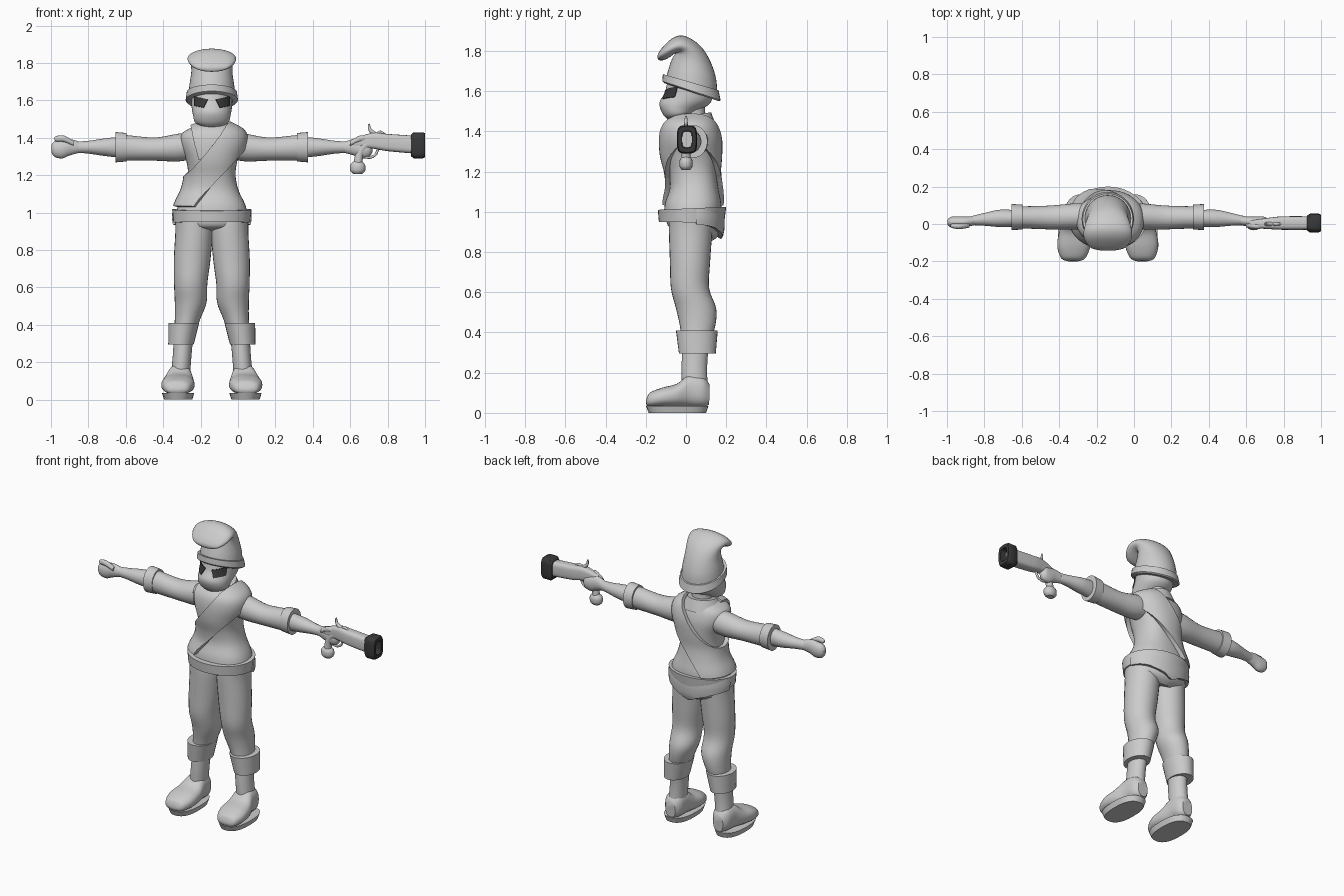
import bpy, bmesh, math
from mathutils import Vector

if "Cube" in bpy.data.objects:
    bpy.data.objects.remove(bpy.data.objects["Cube"], do_unlink=True)

CX = -0.14  # body centre line
made = []


def material(name, value):
    m = bpy.data.materials.new(name)
    m.use_nodes = True
    m.diffuse_color = (value, value, value, 1)
    m.node_tree.nodes["Principled BSDF"].inputs["Base Color"].default_value = (value, value, value, 1)
    return m


PALE = material("pale grey", 0.6)
DARK = material("dark grey", 0.04)


def finish(name, bm, mat):
    bmesh.ops.recalc_face_normals(bm, faces=bm.faces[:])
    mesh = bpy.data.meshes.new(name)
    bm.to_mesh(mesh)
    bm.free()
    mesh.materials.append(mat)
    ob = bpy.data.objects.new(name, mesh)
    bpy.context.collection.objects.link(ob)
    made.append(ob)
    return ob


def spline(a, b, c, d, t):
    return 0.5 * (2 * b + (c - a) * t + (2 * a - 5 * b + 4 * c - d) * t * t + (3 * b - a - 3 * c + d) * t ** 3)


def loft(name, secs, mat=PALE, n=28, p=2, steps=4):
    """Skin over (centre, u, v) super-ellipse sections, smoothly interpolated."""
    rows, last = [], len(secs) - 1
    for i in range(last):
        four = [secs[max(0, i - 1)], secs[i], secs[i + 1], secs[min(last, i + 2)]]
        for s in range(steps):
            rows.append([spline(*[q[k] for q in four], s / steps) for k in range(3)])
    rows.append(secs[-1])
    power = lambda f: math.copysign(abs(f) ** (2 / p), f)
    bm = bmesh.new()
    rings = []
    for c, u, v in rows:
        angles = [2 * math.pi * k / n for k in range(n)]
        rings.append([bm.verts.new(c + u * power(math.cos(a)) + v * power(math.sin(a))) for a in angles])
    for r, s in zip(rings, rings[1:]):
        for k in range(n):
            bm.faces.new((r[k], r[(k + 1) % n], s[(k + 1) % n], s[k]))
    bm.faces.new(rings[0])
    bm.faces.new(rings[-1])
    return finish(name, bm, mat)


def tilt(x, yf, zf, yb, zb, w):
    """Section from a front point to a back point, with half width w."""
    a, b = Vector((x, yf, zf)), Vector((x, yb, zb))
    return (a + b) / 2, (b - a) / 2, Vector((w, 0, 0))


def flat(x, z, yf, yb, w):
    return tilt(x, yf, z, yb, z, w)


def across(x, y, z, ry, rz):
    return Vector((x, y, z)), Vector((0, ry, 0)), Vector((0, 0, rz))


def tube(name, pts, radii, y=0.0):
    """Round bar bent in the x-z plane."""
    secs = []
    for i, (x, z) in enumerate(pts):
        a, b = pts[max(0, i - 1)], pts[min(len(pts) - 1, i + 1)]
        side = Vector((a[1] - b[1], 0, b[0] - a[0])).normalized()
        secs.append((Vector((x, y, z)), Vector((0, radii[i], 0)), side * radii[i]))
    return loft(name, secs, n=12)


def patch(name, source, planes, thick, mat=PALE):
    """Raised piece of another part, kept behind every (point, normal) plane."""
    bm = bmesh.new()
    bm.from_mesh(source.data)
    for co, no in planes:
        geom = bm.verts[:] + bm.edges[:] + bm.faces[:]
        bmesh.ops.bisect_plane(bm, geom=geom, plane_co=co, plane_no=no, clear_outer=True)
    out = bmesh.ops.extrude_face_region(bm, geom=bm.faces[:])["geom"]
    bm.normal_update()
    moves = [(v, v.normal.copy()) for v in out if isinstance(v, bmesh.types.BMVert)]
    for v, no in moves:
        v.co += no * thick
    return finish(name, bm, mat)


# Torso, pelvis and belt
torso = loft("torso", [flat(CX, *s) for s in (
    (0.97, -.11, .175, .195), (1.04, -.105, .175, .18), (1.12, -.08, .16, .143), (1.2, -.085, .15, .127),
    (1.28, -.105, .155, .137), (1.36, -.11, .155, .165), (1.42, -.1, .14, .162), (1.455, -.07, .12, .11),
    (1.475, -.03, .1, .06))], p=2.3, n=40)
pelvis = loft("pelvis", [tilt(CX, *s) for s in (
    (-.1, 1.0, .17, 1.0, .195), (-.09, .93, .165, .89, .175), (-.04, .91, .12, .85, .08))], n=40)
loft("belt", [tilt(CX, *s) for s in (
    (-.135, .95, .19, .945, .205), (-.14, 1.01, .2, 1.025, .212))], n=40, steps=1)
patch("shirt_tail", pelvis, [((CX, .05, 0), (0, -1, 0)), ((CX, 0, .875), (.35, 0, -1)),
                             ((CX, 0, .875), (-.35, 0, -1))], .022)

# Shoulder sash, lapel and collar
across_sash = Vector((.788, 0, -.615))
middle = Vector((-.132, 0, 1.26))
patch("sash", torso, [(middle + across_sash * .065, across_sash), (middle - across_sash * .065, -across_sash),
                      ((0, 0, 1.03), (0, 0, -1))], .025)
patch("lapel", torso, [((0, .0, 0), (0, 1, 0)), ((-.235, 0, 1.4), (-1, 0, -.25)),
                       ((-.19, 0, 1.29), (.4, 0, -1)), (middle - across_sash * .05, across_sash)], .015)
loft("collar", [tilt(CX, *s) for s in (
    (-.09, 1.42, .15, 1.425, .125), (-.055, 1.47, .125, 1.495, .085))], steps=2)
loft("neck", [flat(CX, *s) for s in (
    (1.43, -.02, .11, .07), (1.5, -.03, .095, .058), (1.58, -.04, .1, .07))])

# Head and eyes
head = loft("head", [tilt(CX, *s) for s in (
    (-.085, 1.455, -.03, 1.462, .045), (-.115, 1.485, .02, 1.477, .088), (-.132, 1.54, .06, 1.5, .1),
    (-.105, 1.595, .12, 1.54, .108), (-.09, 1.66, .14, 1.6, .11))], n=48, steps=6)
for side, label in ((1, "left"), (-1, "right")):
    patch(label + "_eye", head, [
        ((0, 0, 0), (0, 1, 0)), ((CX + side * .03, 0, 1.585), (-side, 0, -.5)),
        ((CX + side * .092, 0, 0), (side, 0, 0)), ((CX + side * .05, 0, 1.562), (side * .2, 0, -1)),
        ((CX + side * .05, 0, 1.612), (-side * .25, 0, 1))], .005, DARK)

# Floppy cap with a turned-up band
loft("cap", [tilt(CX, *s) for s in (
    (-.1, 1.66, .155, 1.585, .125), (-.09, 1.7, .15, 1.66, .12), (-.07, 1.76, .125, 1.74, .11),
    (-.055, 1.785, .085, 1.81, .113), (-.06, 1.785, .035, 1.855, .123), (-.08, 1.77, -.02, 1.877, .13),
    (-.11, 1.755, -.07, 1.862, .122), (-.135, 1.755, -.12, 1.815, .09), (-.142, 1.768, -.14, 1.785, .04))], n=36)
loft("cap_band", [tilt(CX, *s) for s in (
    (-.108, 1.64, .165, 1.55, .132), (-.118, 1.65, .172, 1.555, .14), (-.115, 1.685, .162, 1.605, .134))],
    n=36, steps=1)

# Paired limbs
for side, label in ((1, "left"), (-1, "right")):
    def limb(part, make, secs, **kw):
        loft(label + "_" + part, [make(CX + side * s[0], *s[1:]) for s in secs], **kw)

    limb("sleeve", across, (
        (.09, .04, 1.36, .07, .07), (.18, .04, 1.348, .07, .074), (.3, .035, 1.34, .064, .062),
        (.42, .035, 1.345, .06, .066), (.49, .035, 1.35, .06, .07)))
    limb("sleeve_cuff", across, (
        (.455, .037, 1.35, .066, .076), (.515, .037, 1.35, .07, .081)), steps=1)
    limb("forearm", across, (
        (.5, .03, 1.35, .045, .055), (.58, .03, 1.35, .046, .046), (.66, .025, 1.35, .034, .034),
        (.73, .018, 1.35, .024, .03)))
    limb("fist", across, (
        (.71, .018, 1.35, .024, .03), (.76, .012, 1.35, .028, .044), (.8, .01, 1.34, .031, .05),
        (.84, .01, 1.34, .028, .042), (.858, .01, 1.342, .012, .02)))
    limb("thumb", across, (
        (.74, -.005, 1.37, .014, .014), (.79, -.012, 1.395, .015, .017), (.83, -.01, 1.395, .012, .015),
        (.842, -.008, 1.395, .005, .006)), n=12)
    limb("leg", flat, (
        (.1, .97, -.085, .13, .097), (.095, .9, -.085, .13, .1), (.105, .75, -.08, .12, .098),
        (.113, .62, -.075, .115, .089), (.113, .52, -.05, .15, .085), (.13, .43, -.03, .145, .068),
        (.15, .33, -.02, .115, .053), (.16, .22, -.022, .105, .05), (.17, .1, -.02, .11, .052)))
    limb("leg_cuff", flat, ((.165, .295, -.035, .148, .068), (.15, .41, -.05, .158, .082)), steps=1)
    limb("boot", tilt, (
        (.185, -.2, .05, -.197, .07, .03), (.185, -.185, .03, -.18, .1, .065), (.182, -.12, .03, -.12, .125, .088),
        (.178, -.05, .03, -.045, .145, .083), (.172, .02, .03, .015, .19, .066), (.17, .08, .03, .085, .18, .058),
        (.17, .115, .04, .118, .14, .035)), p=2.4)
    limb("sole", flat, ((.18, .0, -.185, .1, .075), (.18, .035, -.2, .112, .086)), steps=1, p=2.5)

# Flared pistol in the left hand
loft("barrel", [across(*s) for s in (
    (.62, 0, 1.375, .018, .022), (.72, .003, 1.385, .03, .042), (.8, .005, 1.375, .036, .046),
    (.965, .005, 1.362, .036, .048))], p=3.5)
loft("muzzle", [across(x, .005, 1.36, ry, rz) for x, ry, rz in (
    (.925, .04, .058), (.94, .05, .07), (.988, .05, .07), (1, .044, .064), (1, .026, .042), (.95, .023, .038))],
    DARK, p=4, steps=1)
tube("grip", ((.74, 1.385), (.68, 1.36), (.65, 1.31), (.64, 1.25)), (.026, .025, .022, .024))
loft("pommel", [flat(.64, z, -r * .8, r * .8, r) for z, r in (
    (1.275, .022), (1.255, .04), (1.225, .04), (1.208, .025))], n=16)
tube("hammer", ((.75, 1.41), (.725, 1.425), (.705, 1.445), (.7, 1.475)), (.014, .012, .009, .005))
tube("frizzen", ((.735, 1.41), (.76, 1.43), (.785, 1.42)), (.01, .009, .006))
tube("trigger_guard", ((.75, 1.345), (.735, 1.31), (.705, 1.295), (.67, 1.3)), (.007,) * 4)

# Smooth shading with crisp edges
bpy.ops.object.select_all(action="DESELECT")
for ob in made:
    ob.select_set(True)
bpy.context.view_layer.objects.active = made[0]
bpy.ops.object.shade_smooth_by_angle(angle=math.radians(40))
